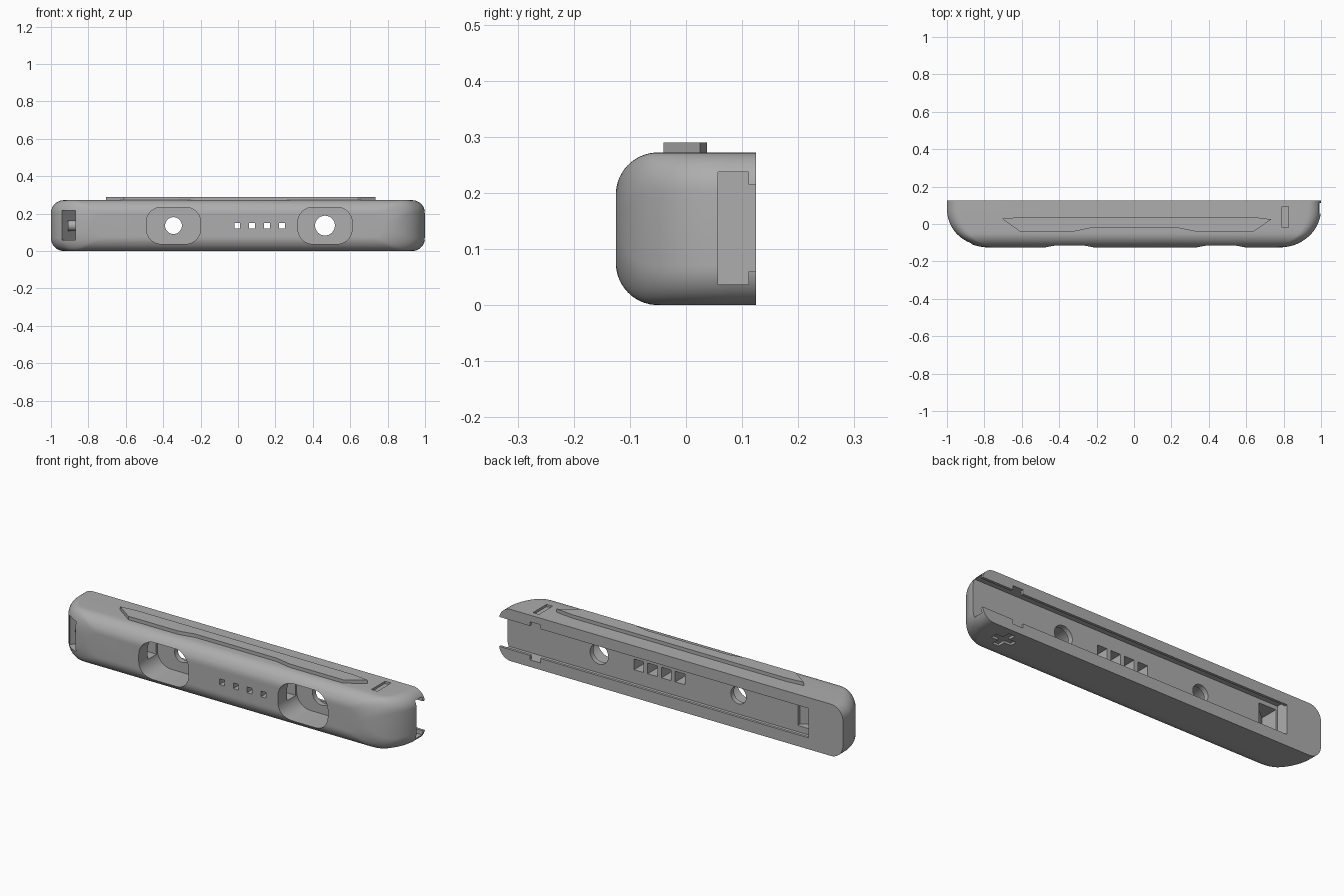
import bpy, bmesh, math
from mathutils import Vector

cube = bpy.data.objects.get("Cube")
if cube:
    bpy.data.objects.remove(cube, do_unlink=True)

grey = bpy.data.materials.new("matte grey")
grey.use_nodes = True
colour = (0.42, 0.42, 0.42, 1)
grey.diffuse_color = colour
grey.node_tree.nodes["Principled BSDF"].inputs["Base Color"].default_value = colour

MID = 0.136  # half the shell height, also its centre line


def finish(name, bm):
    bmesh.ops.recalc_face_normals(bm, faces=bm.faces)
    mesh = bpy.data.meshes.new(name)
    bm.to_mesh(mesh)
    bm.free()
    mesh.materials.append(grey)
    obj = bpy.data.objects.new(name, mesh)
    bpy.context.collection.objects.link(obj)
    return obj


def loft(name, rings):
    bm = bmesh.new()
    loops = [[bm.verts.new(p) for p in ring] for ring in rings]
    n = len(loops[0])
    for a, b in zip(loops, loops[1:]):
        for i in range(n):
            j = (i + 1) % n
            bm.faces.new((a[i], a[j], b[j], b[i]))
    bm.faces.new(loops[0])
    bm.faces.new(loops[-1])
    return finish(name, bm)


def rounded_ring(cx, cz, hx, hz, r, y, steps=10):
    ring = []
    for q, (sx, sz) in enumerate(((1, 1), (-1, 1), (-1, -1), (1, -1))):
        for k in range(steps + 1):
            a = math.pi / 2 * (q + k / steps)
            ring.append((cx + sx * (hx - r) + r * math.cos(a), y,
                         cz + sz * (hz - r) + r * math.sin(a)))
    return ring


def prism(name, outline, z0, z1):
    return loft(name, [[(x, y, z) for x, y in outline] for z in (z0, z1)])


def box(x0, x1, y0, y1, z0, z1):
    return prism("cutter", [(x0, y0), (x1, y0), (x1, y1), (x0, y1)], z0, z1)


def rod(name, start, axis, r, length, sides=32):
    a = Vector(axis)
    u = a.orthogonal().normalized()
    v = a.cross(u)
    ring = [Vector(start) + r * (u * math.cos(t) + v * math.sin(t))
            for t in (math.tau * k / sides for k in range(sides))]
    return loft(name, [ring, [p + a * length for p in ring]])


def quarter(t):
    return 1 - math.sqrt(max(0, 1 - min(1, max(0, t)) ** 2))


# Shell: rounded sections that shrink towards the front
rings = []
for k in range(25):
    y = -0.125 + 0.205 * (1 - math.cos(math.pi / 2 * k / 24))
    hx = 1 - 0.22 * quarter((0.08 - y) / 0.205)
    hz = MID - 0.075 * quarter((-0.05 - y) / 0.075)
    rings.append(rounded_ring(0, MID, hx, hz, min(0.07, hz - 0.001), y))
rings.append(rounded_ring(0, MID, 1, MID, 0.07, 0.125))
shell = loft("shell", rings)

# Rail channel, its narrower mouth and the lip notches
cutters = [box(-0.8, 1.2, 0.057, 0.111, 0.037, 0.237),
           box(-0.8, 1.2, 0.1, 0.2, 0.06, 0.215),
           box(0.76, 0.82, 0.1, 0.2, 0.037, 0.237)]
# Latch pocket in the channel floor, slanting inwards
cutters.append(prism("cutter", [(-0.69, 0.08), (-0.69, 0.04), (-0.79, -0.04), (-0.79, 0.08)], 0.07, 0.215))
# Trigger recesses with a side pocket and a round hole
for cx, r in ((-0.345, 0.045), (0.465, 0.053)):
    cutters.append(loft("cutter", [rounded_ring(cx, MID, 0.145, 0.098, 0.08, y) for y in (-0.2, 0.03)]))
    cutters.append(box(cx - 0.2, cx - 0.1, -0.05, 0.02, 0.1, 0.19))
    cutters.append(rod("cutter", (cx, 0, MID), (0, 1, 0), r, 0.1))
# Indicator windows, wide behind and narrow in front
for k in range(4):
    x = -0.005 + 0.08 * k
    for h, y0, y1 in ((0.015, -0.2, 0), (0.028, -0.06, 0.09)):
        cutters.append(box(x - h, x + h, y0, y1, MID - h, MID + h))
# Release notch in the rounded end
cutters.append(prism("cutter", [(-0.94, -0.2), (-0.87, -0.2), (-0.87, 0.04), (-0.94, -0.055)], 0.058, 0.218))
# Engraved minus above, plus below
cutters.append(box(0.79, 0.825, -0.02, 0.093, 0.26, 0.3))
arm, half, cx, cy = 0.058, 0.018, 0.8, 0.035
cross = []
for k in range(4):
    a = math.pi / 2 * k
    for px, py in ((arm, -half), (arm, half), (half, half)):
        cross.append((cx + px * math.cos(a) - py * math.sin(a),
                      cy + px * math.sin(a) + py * math.cos(a)))
cutters.append(prism("cutter", cross, -0.03, 0.012))

for cutter in cutters:
    cutter.hide_render = True
    mod = shell.modifiers.new("cut", "BOOLEAN")
    mod.operation = "DIFFERENCE"
    mod.solver = "EXACT"
    mod.object = cutter
bpy.context.view_layer.update()
cut_mesh = bpy.data.meshes.new_from_object(shell.evaluated_get(bpy.context.evaluated_depsgraph_get()))
shell.modifiers.clear()
shell.data = cut_mesh
for cutter in cutters:
    bpy.data.objects.remove(cutter, do_unlink=True)

# Release button in the notch, and the raised strip on top
button = rod("release_button", (-0.91, -0.025, MID), (1, 0, 0), 0.028, 0.05, 24)
prism("top_strip", [(-0.705, 0.028), (-0.61, 0.037), (0.64, 0.037), (0.735, 0.025), (0.64, -0.04),
                    (0.33, -0.04), (0.24, -0.022), (-0.235, -0.022), (-0.32, -0.04), (-0.61, -0.04)], 0.265, 0.29)

for obj in (shell, button):
    bpy.ops.object.select_all(action="DESELECT")
    obj.select_set(True)
    bpy.context.view_layer.objects.active = obj
    bpy.ops.object.shade_smooth_by_angle(angle=math.radians(30))
